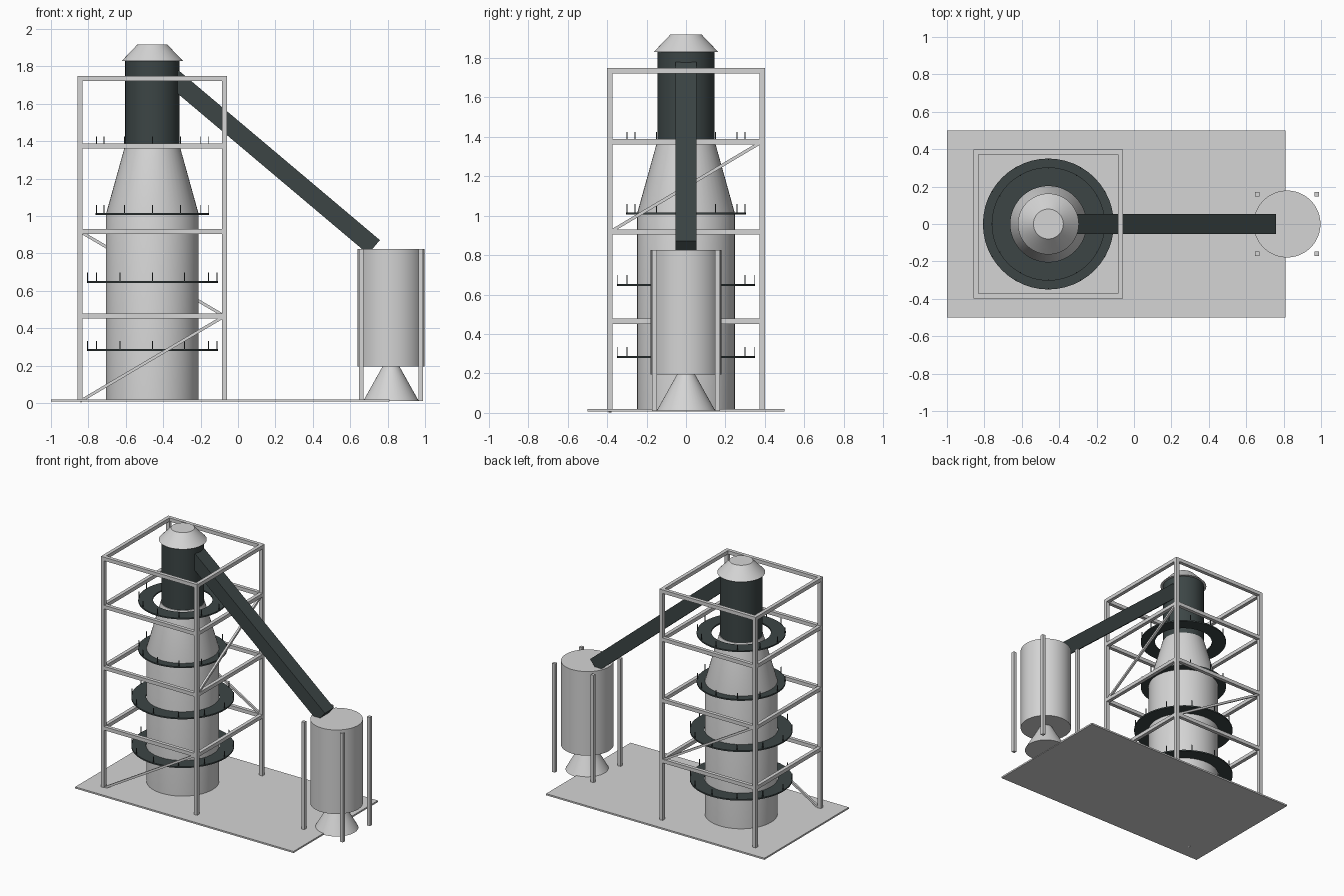
import bpy, math
from mathutils import Vector

cube = bpy.data.objects.get("Cube")
if cube:
    bpy.data.objects.remove(cube, do_unlink=True)


def material(name, rgb):
    m = bpy.data.materials.new(name)
    m.use_nodes = True
    m.diffuse_color = (*rgb, 1)
    m.node_tree.nodes["Principled BSDF"].inputs["Base Color"].default_value = (*rgb, 1)
    return m


GREY = material("light grey steel", (0.66, 0.66, 0.66))
DARK = material("dark slate steel", (0.045, 0.06, 0.06))

TOWER_X = -0.458
SILO_X = 0.818


def make(name, verts, faces, mat):
    me = bpy.data.meshes.new(name)
    me.from_pydata(verts, [], faces)
    me.materials.append(mat)
    ob = bpy.data.objects.new(name, me)
    bpy.context.collection.objects.link(ob)
    return ob


def smooth(ob):
    bpy.ops.object.select_all(action='DESELECT')
    ob.select_set(True)
    bpy.context.view_layer.objects.active = ob
    bpy.ops.object.shade_smooth_by_angle(angle=math.radians(30))


def lathe(name, cx, profile, mat, closed=False, n=48):
    """Revolve (radius, z) points; closed loops make rings, open ones get end caps."""
    verts = [(cx + r * math.cos(math.tau * i / n), r * math.sin(math.tau * i / n), z)
             for r, z in profile for i in range(n)]
    k = len(profile)
    faces = []
    for j in range(k if closed else k - 1):
        a, b = j * n, (j + 1) % k * n
        faces += [(a + i, a + (i + 1) % n, b + (i + 1) % n, b + i) for i in range(n)]
    if not closed:
        faces.append(tuple(reversed(range(n))))
        faces.append(tuple((k - 1) * n + i for i in range(n)))
    ob = make(name, verts, faces, mat)
    smooth(ob)
    return ob


def bar(name, start, end, width, depth, mat):
    """Rectangular bar between two points; width lies across, depth upward."""
    a, b = Vector(start), Vector(end)
    d = (b - a).normalized()
    ref = Vector((0, 1, 0)) if abs(d.z) > 0.99 else Vector((0, 0, 1))
    side = d.cross(ref).normalized() * width / 2
    up = side.cross(d).normalized() * depth / 2
    verts = [p + s * side + t * up for p in (a, b)
             for s, t in ((-1, -1), (1, -1), (1, 1), (-1, 1))]
    faces = [(0, 1, 2, 3), (7, 6, 5, 4)]
    faces += [(i, i + 4, (i + 1) % 4 + 4, (i + 1) % 4) for i in range(4)]
    return make(name, verts, faces, mat)


# Ground plate
bar("base_plate", (-1, 0, 0.014), (0.81, 0, 0.014), 1.0, 0.012, GREY)

# Furnace body, throat and cap
lathe("furnace_body", TOWER_X, [(0.248, 0.015), (0.248, 1.01), (0.149, 1.365)], GREY)
lathe("furnace_throat", TOWER_X, [(0.145, 1.36), (0.145, 1.835)], DARK)
lathe("furnace_cap", TOWER_X, [(0.163, 1.83), (0.08, 1.917)], GREY)

# Ring walkways with railing posts
for level, (z, r) in enumerate([(0.283, 0.35), (0.648, 0.35), (1.01, 0.303), (1.375, 0.303)], 1):
    lathe(f"walkway_{level}", TOWER_X,
          [(r - 0.1, z - 0.005), (r, z - 0.005), (r, z + 0.005), (r - 0.1, z + 0.005)],
          DARK, closed=True)
    for i in range(12):
        t = math.tau * i / 12
        x, y = TOWER_X + (r - 0.004) * math.cos(t), (r - 0.004) * math.sin(t)
        bar(f"walkway_{level}_post_{i + 1}", (x, y, z), (x, y, z + 0.05), 0.005, 0.005, DARK)

# Square support frame
H = 0.386
W = 0.027
corners = [(TOWER_X + sx * H, sy * H) for sx, sy in ((-1, -1), (1, -1), (1, 1), (-1, 1))]
for i, (x, y) in enumerate(corners):
    bar(f"frame_post_{i + 1}", (x, y, 0.012), (x, y, 1.748), W, W, GREY)
    nx, ny = corners[(i + 1) % 4]
    for level, z in enumerate((0.465, 0.917, 1.375, 1.735), 1):
        bar(f"frame_beam_{level}_{i + 1}", (x, y, z), (nx, ny, z), W, W, GREY)

# Diagonal braces
fl, fr, br, bl = corners
for name, a, za, b, zb in (("front", fl, 0.01, fr, 0.465),
                           ("back", br, 0.465, bl, 0.917),
                           ("side", fr, 0.917, br, 1.375)):
    bar(f"{name}_brace", (*a, za), (*b, zb), 0.016, 0.016, GREY)

# Sloping duct
bar("sloping_duct", (-0.35, 0, 1.742), (0.727, 0, 0.834), 0.108, 0.098, DARK)

# Dust silo with foot cone and legs
lathe("silo_body", SILO_X, [(0.179, 0.195), (0.179, 0.825)], GREY)
lathe("silo_cone", SILO_X, [(0.148, 0.012), (0.045, 0.196)], GREY)
for sx in (-1, 1):
    for sy in (-1, 1):
        x, y = SILO_X + sx * 0.16, sy * 0.16
        bar(f"silo_leg_{'left' if sx > 0 else 'right'}_{'back' if sy > 0 else 'front'}",
            (x, y, 0.01), (x, y, 0.825), 0.024, 0.024, GREY)
